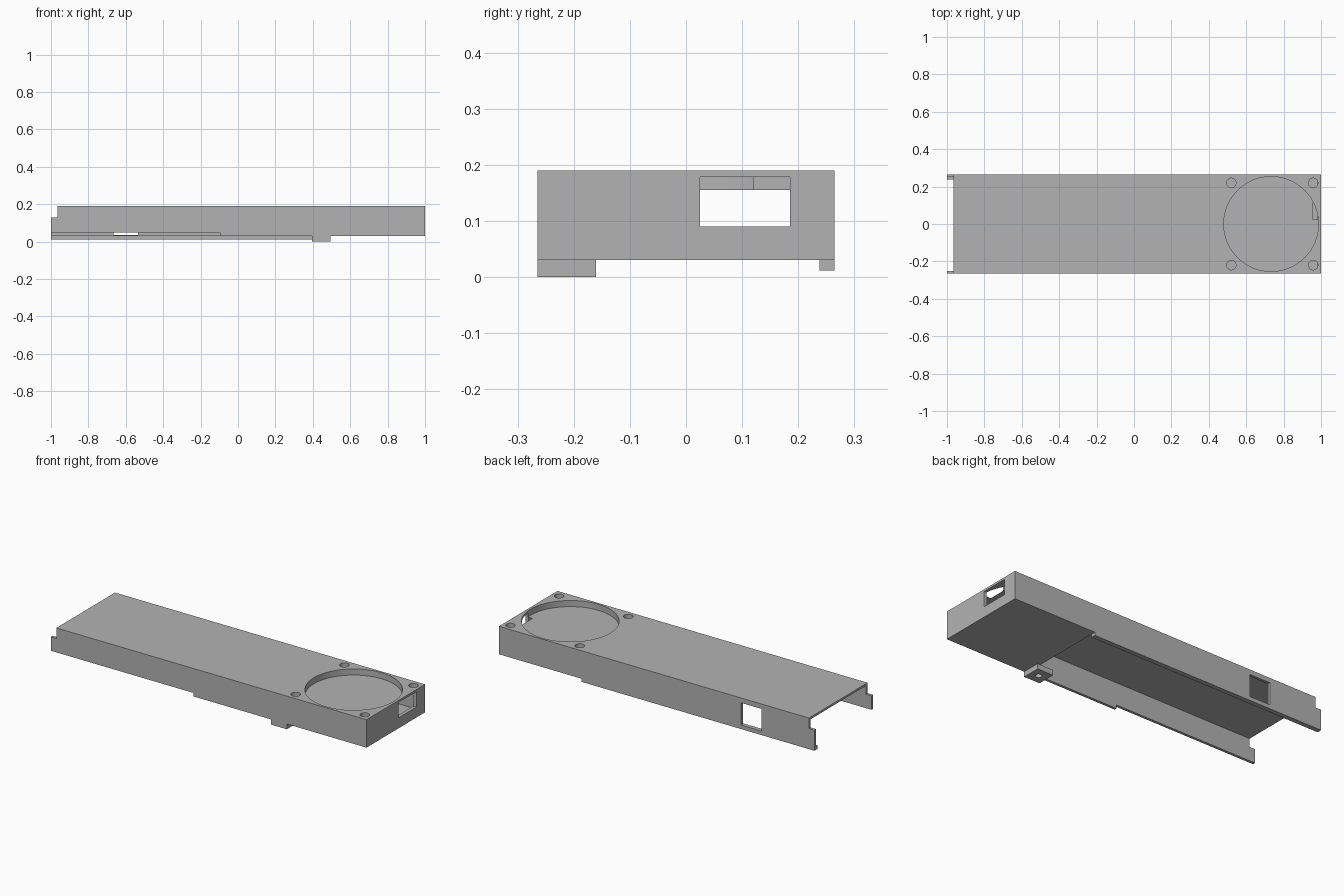
import bpy
import math

cube = bpy.data.objects.get("Cube")
if cube:
    bpy.data.objects.remove(cube, do_unlink=True)

# Single grey material
grey = bpy.data.materials.new("light_grey")
grey.use_nodes = True
colour = (0.45, 0.45, 0.45, 1)
grey.diffuse_color = colour
grey.node_tree.nodes["Principled BSDF"].inputs["Base Color"].default_value = colour


def box(name, x, y, z):
    """Box from (min, max) ranges on each axis."""
    bpy.ops.mesh.primitive_cube_add(size=1)
    ob = bpy.context.object
    ob.name = name
    ob.location = [(a + b) / 2 for a, b in (x, y, z)]
    ob.scale = [b - a for a, b in (x, y, z)]
    bpy.ops.object.transform_apply(location=True, rotation=False, scale=True)
    ob.data.materials.append(grey)
    return ob


def cylinder(name, x, y, radius, z, sides):
    bpy.ops.mesh.primitive_cylinder_add(vertices=sides, radius=radius, depth=z[1] - z[0],
                                        location=(x, y, sum(z) / 2))
    ob = bpy.context.object
    ob.name = name
    bpy.ops.object.transform_apply(location=True, rotation=False, scale=True)
    ob.data.materials.append(grey)
    return ob


def combine(target, tool, operation):
    """Apply a boolean and discard the tool object."""
    tool.hide_render = True
    mod = target.modifiers.new("cut", "BOOLEAN")
    mod.operation = operation
    mod.solver = "EXACT"
    mod.object = tool
    bpy.context.view_layer.objects.active = target
    bpy.ops.object.modifier_apply(modifier=mod.name)
    bpy.data.objects.remove(tool, do_unlink=True)


W = 0.265        # half width
IN = 0.25        # half width inside the walls
FLOOR = 0.477    # where the closed floor begins
BIG = 1.2

shell = box("cover_shell", (-1, 1), (-W, W), (0.012, 0.19))

cutters = [
    # open channel and closed fan bay
    box("channel", (-BIG, FLOOR), (-IN, IN), (-0.1, 0.178)),
    box("fan_bay", (FLOOR - 0.02, 0.98), (-IN, IN), (0.042, 0.155)),
    # stepped lower edges
    box("floor_trim", (FLOOR, BIG), (-0.4, 0.4), (-0.1, 0.03)),
    box("front_trim", (-BIG, BIG), (-0.4, -0.2), (-0.1, 0.03)),
    box("front_step", (-BIG, -0.095), (-0.4, -0.2), (-0.1, 0.05)),
    # notch at the open end
    box("end_notch", (-BIG, -0.965), (-0.4, 0.4), (0.13, 0.3)),
    # wall windows
    box("end_window", (0.956, BIG), (0.025, 0.185), (0.09, 0.178)),
    box("back_window", (-0.665, -0.535), (0.2, 0.4), (0.035, 0.162)),
    # fan opening
    cylinder("fan_opening", 0.733, 0, 0.253, (0.155, 0.3), 96),
]
# Screw holes around the fan
for x in (0.52, 0.958):
    for y in (-0.22, 0.22):
        cutters.append(cylinder("screw_hole", x, y, 0.025, (0.15, 0.3), 32))
for cutter in cutters:
    combine(shell, cutter, "DIFFERENCE")

# Inner lip along the back wall
combine(shell, box("back_lip", (-1, FLOOR), (0.238, 0.255), (0.012, 0.033)), "UNION")

# Mounting tab with a screw hole
tab = box("mounting_tab", (0.395, 0.495), (-W, -0.16), (0, 0.03))
combine(tab, cylinder("tab_hole", 0.446, -0.212, 0.017, (-0.1, 0.1), 32), "DIFFERENCE")

for ob in (shell, tab):
    bpy.ops.object.select_all(action="DESELECT")
    ob.select_set(True)
    bpy.context.view_layer.objects.active = ob
    bpy.ops.object.shade_smooth_by_angle(angle=math.radians(30))
